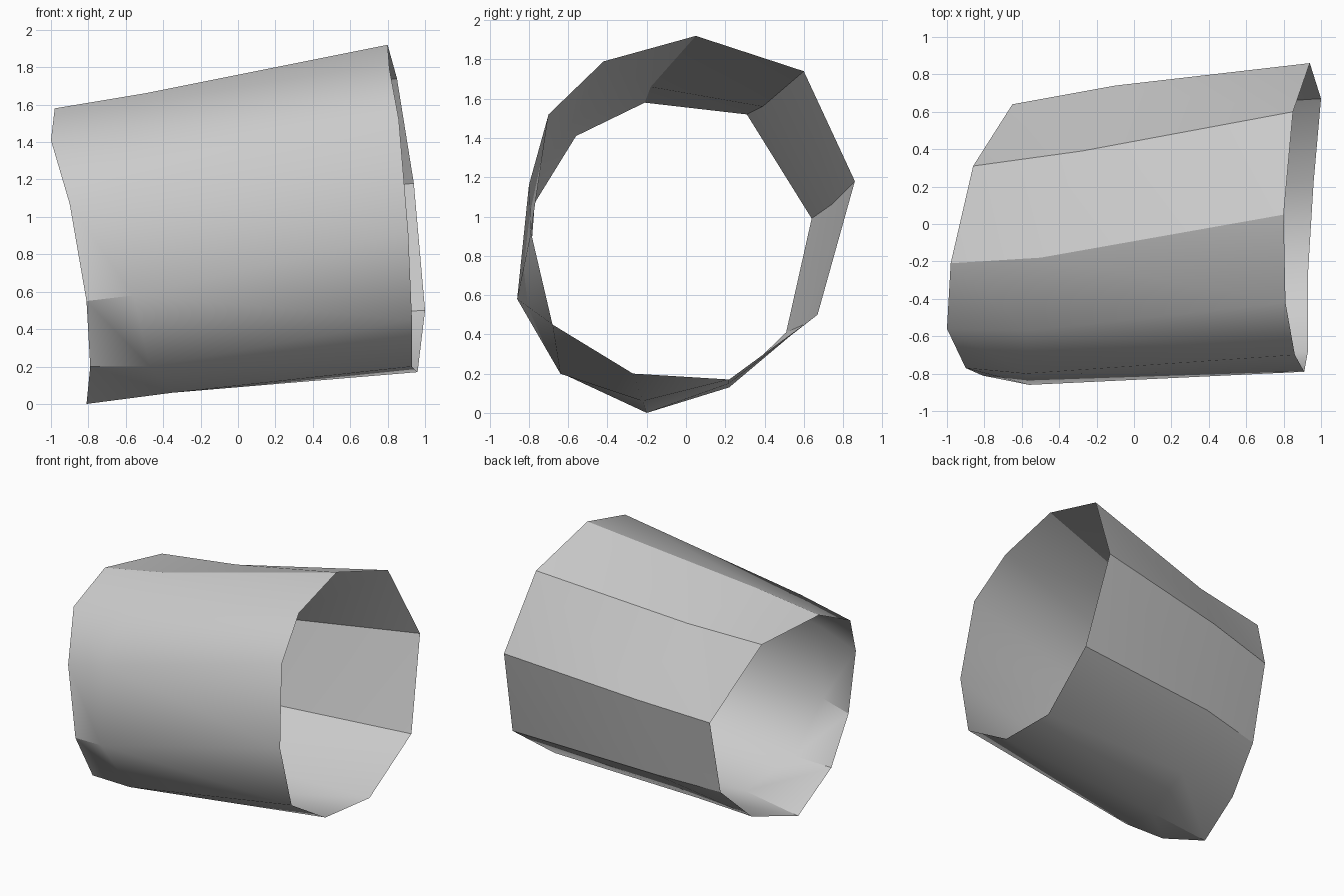
import bpy
import bmesh
import math

default_cube = bpy.data.objects.get("Cube")
if default_cube is not None:
    bpy.data.objects.remove(default_cube, do_unlink=True)


def make_material(name, colour):
    material = bpy.data.materials.new(name)
    material.use_nodes = True
    material.diffuse_color = colour
    shader = next(node for node in material.node_tree.nodes
                  if node.type == "BSDF_PRINCIPLED")
    shader.inputs["Base Color"].default_value = colour
    return material


def bridge(mesh, near_ring, far_ring):
    """Join two equal rings with triangles that all lean the same way."""
    for index in range(len(near_ring)):
        previous = index - 1
        mesh.faces.new((near_ring[index], near_ring[previous], far_ring[previous]))
        mesh.faces.new((near_ring[index], far_ring[previous], far_ring[index]))


def make_sleeve(name, sections, material):
    """Loft an open, thin-walled sleeve through its cross-sections."""
    mesh = bmesh.new()
    rings = [[mesh.verts.new(point) for point in section] for section in sections]
    for near_ring, far_ring in zip(rings, rings[1:]):
        bridge(mesh, near_ring, far_ring)
    data = bpy.data.meshes.new(name)
    mesh.to_mesh(data)
    mesh.free()
    data.materials.append(material)
    sleeve = bpy.data.objects.new(name, data)
    bpy.context.collection.objects.link(sleeve)
    return sleeve


# Narrow open end, starting at the top and running towards the back
narrow_end = [
    (-.98, -.21, 1.58), (-.86, .31, 1.52), (-.65, .64, .99), (-.65, .51, .41),
    (-.71, .22, .13), (-.81, -.2, 0), (-.79, -.63, .2), (-.81, -.81, .55),
    (-.9, -.77, 1.07), (-1, -.56, 1.41),
]

# Slight bend part of the way along
bend = [
    (-.5, -.18, 1.66), (-.28, .39, 1.56), (-.1, .74, 1.06), (-.16, .6, .45),
    (-.25, .22, .15), (-.35, -.22, .06), (-.47, -.64, .2), (-.56, -.86, .58),
    (-.58, -.8, 1.16), (-.57, -.57, 1.49),
]

# Wide open end
wide_end = [
    (.8, .05, 1.92), (.85, .6, 1.74), (.94, .86, 1.18), (1, .67, .5),
    (.96, .22, .17), (.93, -.27, .2), (.93, -.68, .45), (.91, -.79, .92),
    (.86, -.7, 1.52), (.81, -.42, 1.79),
]

# Plain grey sleeve with soft shading across the shallow edges
grey = make_material("light grey", (.6, .6, .6, 1))
sleeve = make_sleeve("tapered_sleeve", [narrow_end, bend, wide_end], grey)

bpy.ops.object.select_all(action="DESELECT")
sleeve.select_set(True)
bpy.context.view_layer.objects.active = sleeve
bpy.ops.object.shade_smooth_by_angle(angle=math.radians(30))
